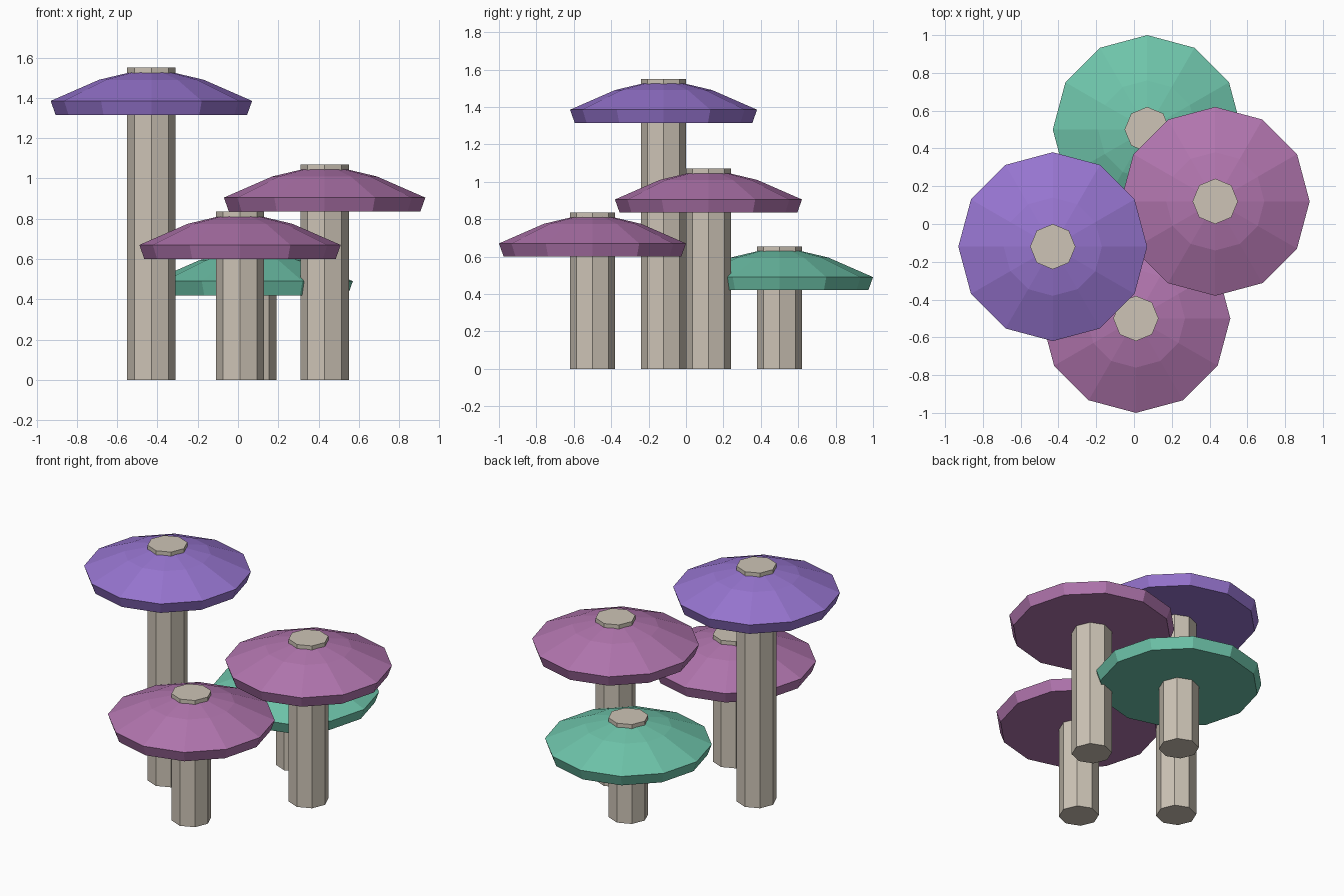
import bpy
import bmesh
from math import cos, sin, tau

cube = bpy.data.objects.get("Cube")
if cube:
    bpy.data.objects.remove(cube, do_unlink=True)


def material(name, rgb):
    """Flat material from display (sRGB 0-255) values."""
    col = [((c / 255 + 0.055) / 1.055) ** 2.4 for c in rgb] + [1.0]
    mat = bpy.data.materials.new(name)
    mat.use_nodes = True
    mat.diffuse_color = col
    bsdf = mat.node_tree.nodes["Principled BSDF"]
    bsdf.inputs["Base Color"].default_value = col
    bsdf.inputs["Roughness"].default_value = 0.9
    return mat


def lathe(name, profile, sides, location, mat):
    """Closed faceted solid from (radius, height) rings, lowest first."""
    bm = bmesh.new()
    rings = [[bm.verts.new((r * cos(tau * i / sides), r * sin(tau * i / sides), z))
              for i in range(sides)] for r, z in profile]
    for low, high in zip(rings, rings[1:]):
        for i in range(sides):
            j = (i + 1) % sides
            bm.faces.new((low[i], low[j], high[j], high[i]))
    bm.faces.new(rings[0][::-1])
    bm.faces.new(rings[-1])
    mesh = bpy.data.meshes.new(name)
    bm.to_mesh(mesh)
    bm.free()
    mesh.materials.append(mat)
    obj = bpy.data.objects.new(name, mesh)
    obj.location = location
    bpy.context.collection.objects.link(obj)


stem_mat = material("pale stem", (205, 196, 182))
purple = material("purple cap", (151, 117, 208))
magenta = material("magenta cap", (177, 117, 174))
green = material("green cap", (110, 196, 170))

# Cap heights are measured down from the stem top
CAP = [(0.475, -0.235), (0.5, -0.165), (0.26, -0.06), (0.1, -0.022)]

# name, x, y, stem height, cap colour
MUSHROOMS = [
    ("tall", -0.43, -0.12, 1.55, purple),
    ("right", 0.43, 0.12, 1.07, magenta),
    ("front", 0.01, -0.5, 0.835, magenta),
    ("back", 0.07, 0.5, 0.655, green),
]
for name, x, y, height, cap_mat in MUSHROOMS:
    lathe(name + "_stem", [(0.12, 0), (0.12, height)], 8, (x, y, 0), stem_mat)
    lathe(name + "_cap", CAP, 12, (x, y, height), cap_mat)
